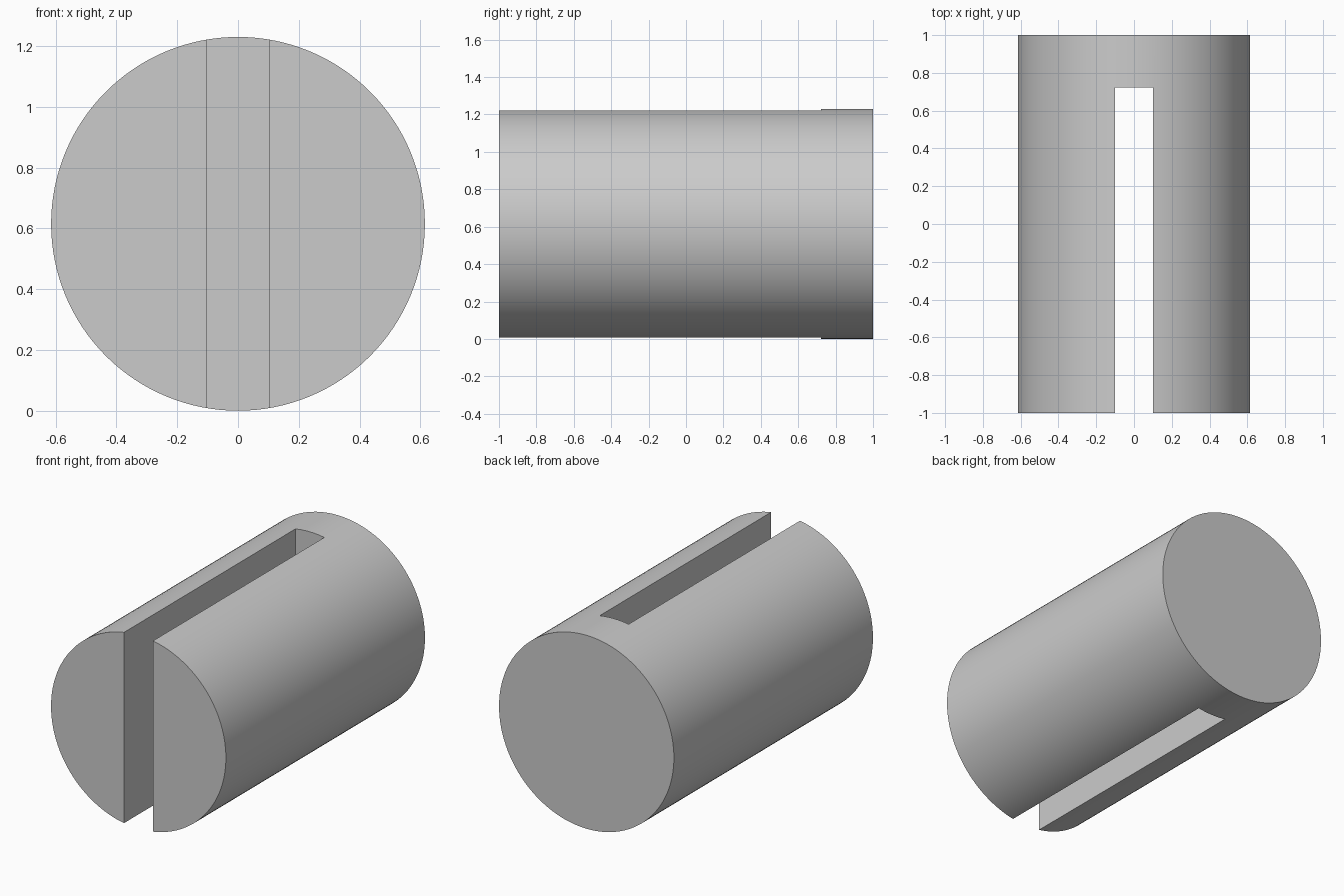
import bpy
from math import pi

if "Cube" in bpy.data.objects:
    bpy.data.objects.remove(bpy.data.objects["Cube"])

RADIUS = 0.615
LENGTH = 2.0
SLOT_WIDTH = 0.203
SLOT_END = 0.722

# Round pin lying along y
bpy.ops.mesh.primitive_cylinder_add(vertices=128, radius=RADIUS, depth=LENGTH,
                                    location=(0, 0, RADIUS), rotation=(pi / 2, 0, 0))
pin = bpy.context.object
pin.name = "slotted_pin"
bpy.ops.object.transform_apply(location=False, rotation=True, scale=True)

# Slot cutter, open at the front and through top and bottom
front = -LENGTH / 2 - 0.2
bpy.ops.mesh.primitive_cube_add(size=1, location=(0, (front + SLOT_END) / 2, RADIUS))
cutter = bpy.context.object
cutter.name = "slot_cutter"
cutter.scale = (SLOT_WIDTH, SLOT_END - front, 2 * RADIUS + 0.4)
cutter.hide_render = True

# Cut the slot
cut = pin.modifiers.new("slot", 'BOOLEAN')
cut.operation = 'DIFFERENCE'
cut.solver = 'EXACT'
cut.object = cutter
bpy.ops.object.select_all(action='DESELECT')
pin.select_set(True)
bpy.context.view_layer.objects.active = pin
bpy.ops.object.modifier_apply(modifier=cut.name)
bpy.data.objects.remove(cutter, do_unlink=True)

# Smooth round wall, crisp edges
bpy.ops.object.shade_smooth_by_angle(angle=pi / 6)
